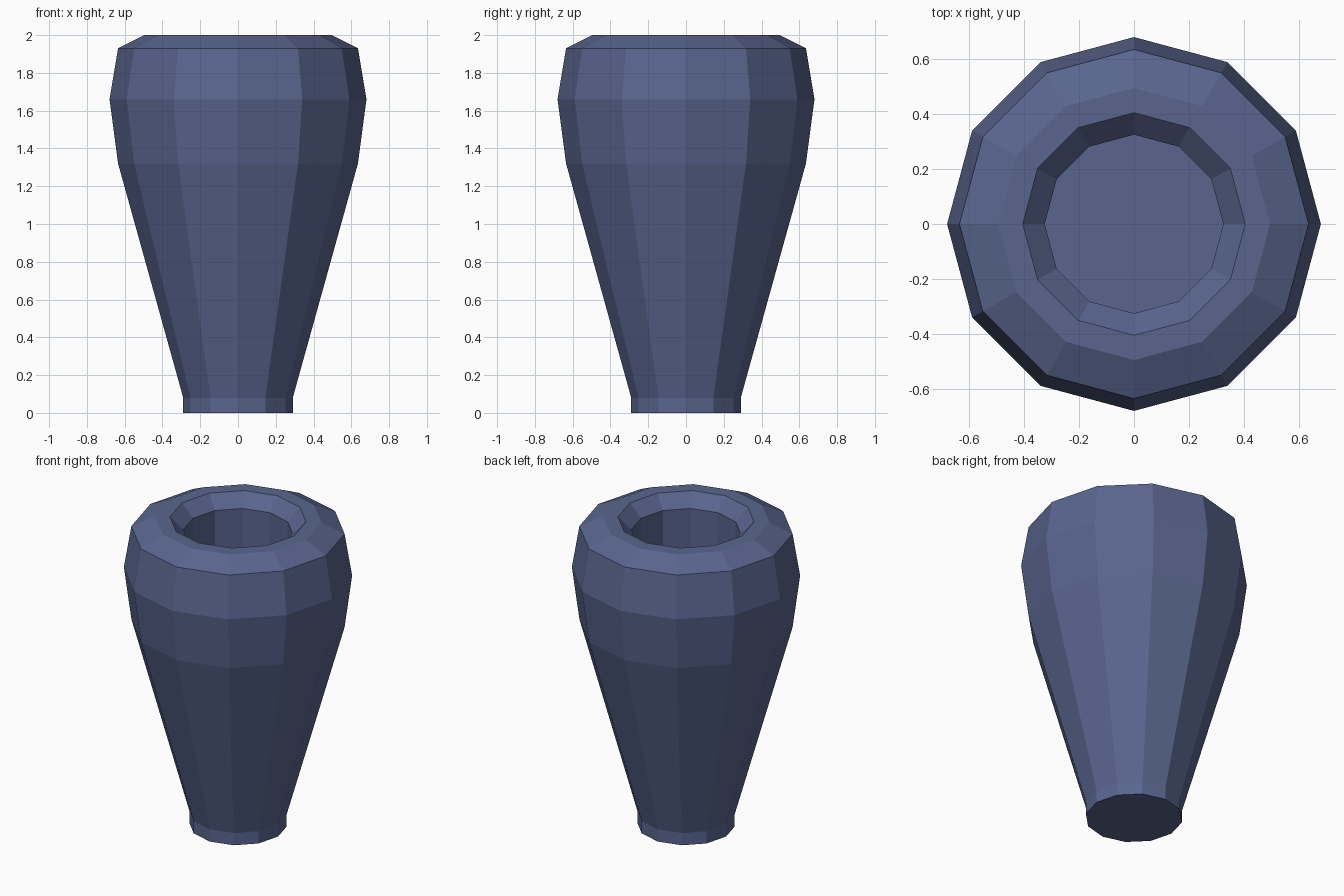
import bpy, bmesh, math

if "Cube" in bpy.data.objects:
    bpy.data.objects.remove(bpy.data.objects["Cube"])

SIDES = 12

# Profile (radius, height): foot, flared body, shoulder, rim, then down the inside
PROFILE = [
    (0.29, 0.0), (0.29, 0.08), (0.635, 1.32), (0.68, 1.66), (0.635, 1.93),
    (0.495, 2.0), (0.405, 2.0), (0.325, 1.92), (0.325, 1.0),
]


def lathe(name, profile, sides):
    bm = bmesh.new()
    rings = []
    for r, z in profile:
        angles = [2 * math.pi * i / sides for i in range(sides)]
        rings.append([bm.verts.new((r * math.cos(a), r * math.sin(a), z)) for a in angles])
    for low, high in zip(rings, rings[1:]):
        for i in range(sides):
            j = (i + 1) % sides
            bm.faces.new((low[i], low[j], high[j], high[i]))
    # Underside and inner floor
    bm.faces.new(rings[0][::-1])
    bm.faces.new(rings[-1])
    mesh = bpy.data.meshes.new(name)
    bm.to_mesh(mesh)
    bm.free()
    obj = bpy.data.objects.new(name, mesh)
    bpy.context.collection.objects.link(obj)
    return obj


# Vase with a faceted blue-grey finish
vase = lathe("vase", PROFILE, SIDES)
mat = bpy.data.materials.new("slate_blue")
mat.diffuse_color = (0.10, 0.13, 0.27, 1.0)
mat.use_nodes = True
mat.node_tree.nodes["Principled BSDF"].inputs["Base Color"].default_value = mat.diffuse_color
vase.data.materials.append(mat)
